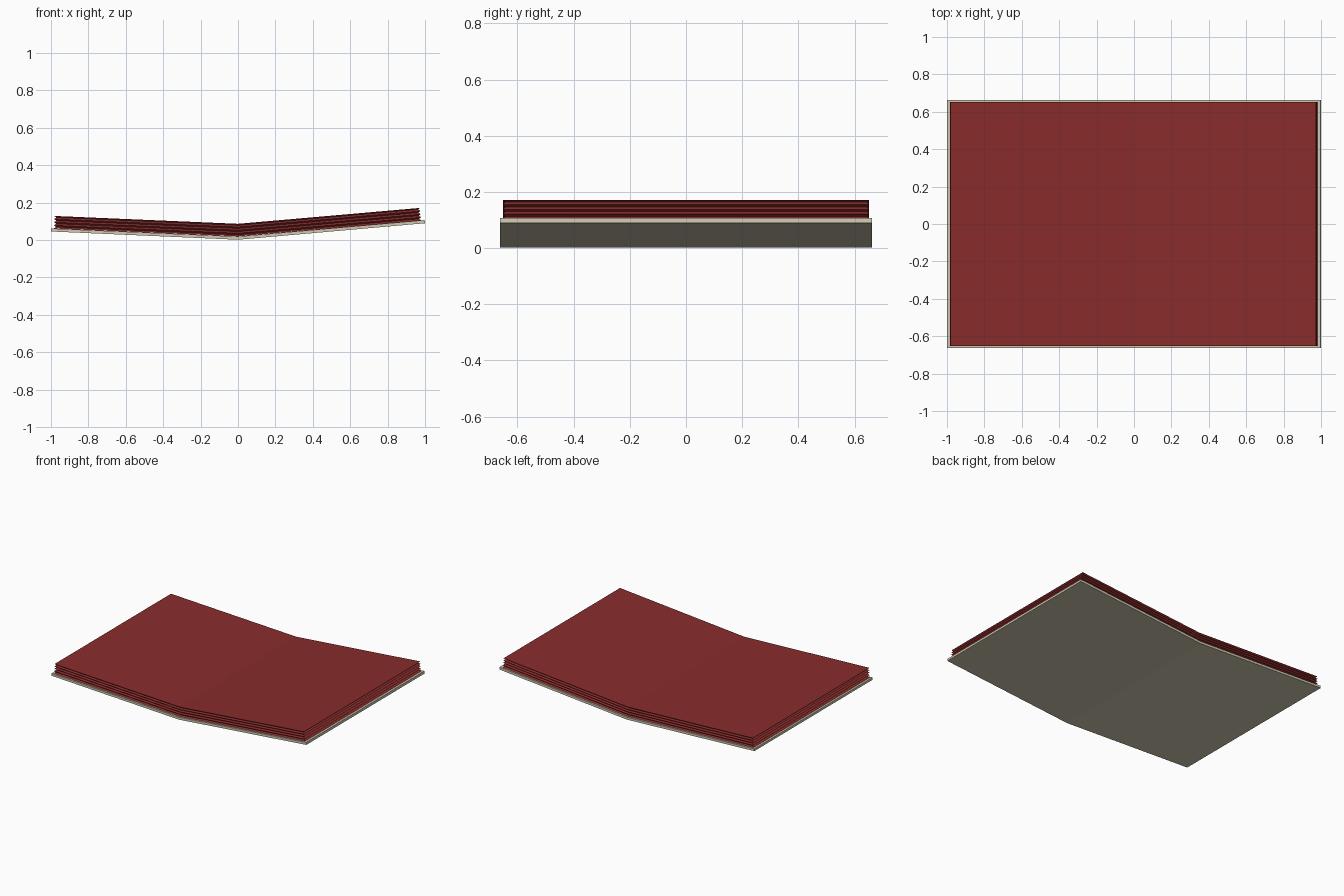
import bpy, bmesh

if "Cube" in bpy.data.objects:
    bpy.data.objects.remove(bpy.data.objects["Cube"])

def material(name, rgb):
    m = bpy.data.materials.new(name)
    m.diffuse_color = (*rgb, 1)
    m.use_nodes = True
    m.node_tree.nodes["Principled BSDF"].inputs["Base Color"].default_value = m.diffuse_color
    return m

def folded_slab(name, rings, mat):
    """Stack of rings bent at x = 0; ring = (half_y, left, fold, right), each an (x, z) point."""
    bm = bmesh.new()
    loops = []
    for hy, left, fold, right in rings:
        pts = [(p, -hy) for p in (left, fold, right)] + [(p, hy) for p in (right, fold, left)]
        loops.append([bm.verts.new((p[0], y, p[1])) for p, y in pts])
    for a, b in zip(loops, loops[1:]):
        for i in range(6):
            j = (i + 1) % 6
            bm.faces.new((a[i], a[j], b[j], b[i]))
    for l in (loops[0], loops[-1]):
        bm.faces.new((l[0], l[1], l[4], l[5]))
        bm.faces.new((l[1], l[2], l[3], l[4]))
    bmesh.ops.recalc_face_normals(bm, faces=bm.faces)
    me = bpy.data.meshes.new(name)
    bm.to_mesh(me)
    bm.free()
    me.materials.append(mat)
    ob = bpy.data.objects.new(name, me)
    bpy.context.collection.objects.link(ob)
    return ob

# Backing board
folded_slab("backing_board", [
    (0.663, (-1, 0.046), (0, 0.002), (1, 0.090)),
    (0.663, (-0.999, 0.062), (0, 0.019), (0.998, 0.107)),
], material("board_beige", (0.62, 0.57, 0.43)))

# Layered pad with zigzag edges
N = 8
rings = []
for k in range(N + 1):
    t = k / N
    inset = 0.012 if k % 2 else 0
    z = 0.067 * t
    rings.append((0.652 - inset * 0.7,
                  (-0.985 + 0.003 * t + inset, 0.062 + z),
                  (0, 0.020 + z),
                  (0.981 - 0.007 * t - inset, 0.105 + z)))
folded_slab("layered_pad", rings, material("pad_red", (0.25, 0.025, 0.025)))
